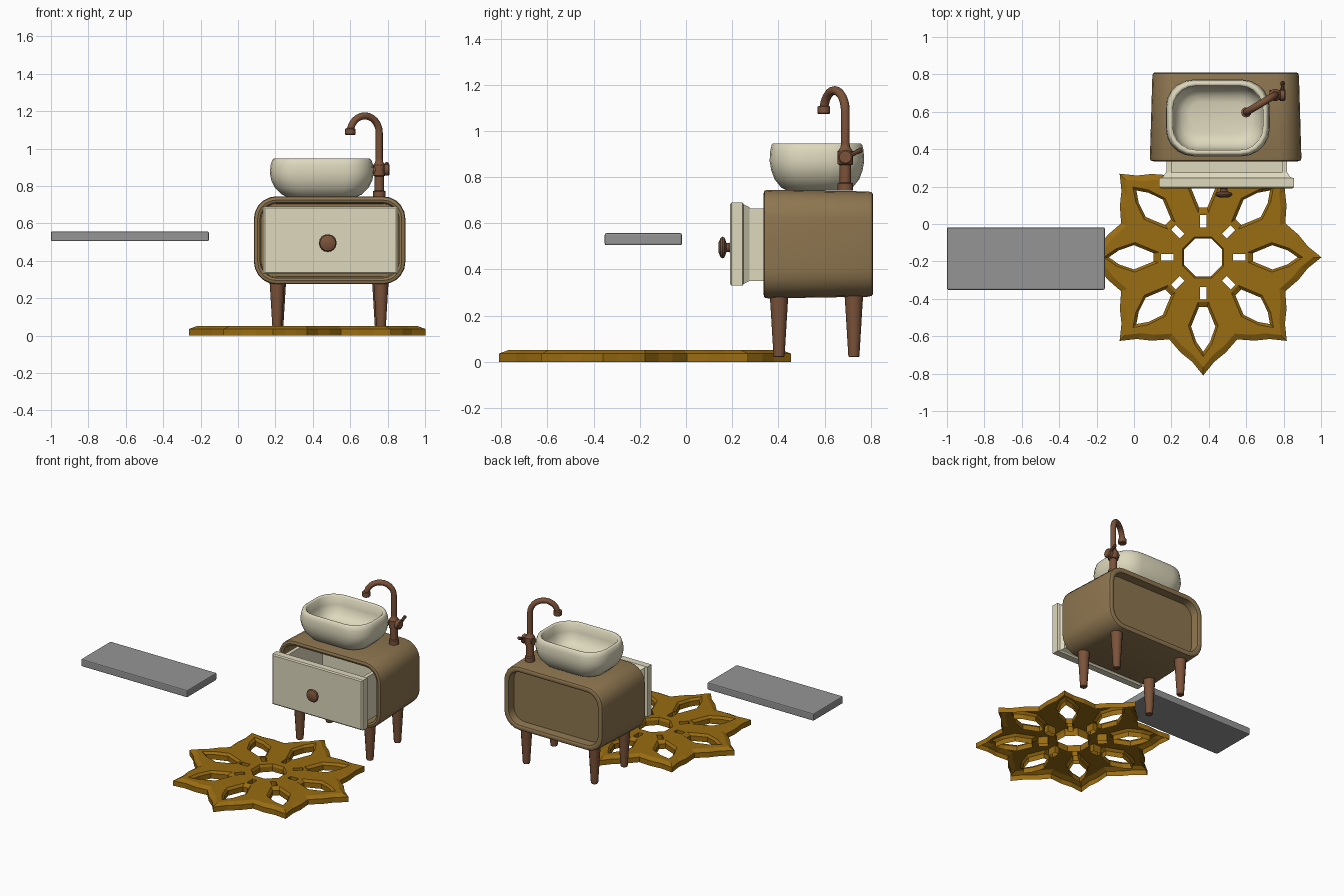
import bpy, bmesh
from math import sin, cos, pi, radians
from mathutils import Vector, Matrix

if "Cube" in bpy.data.objects:
    bpy.data.objects.remove(bpy.data.objects["Cube"], do_unlink=True)


def material(name, rgb):
    m = bpy.data.materials.new(name)
    m.use_nodes = True
    m.diffuse_color = (*rgb, 1)
    m.node_tree.nodes["Principled BSDF"].inputs["Base Color"].default_value = (*rgb, 1)
    return m


WOOD = material("walnut_wood", (0.27, 0.18, 0.08))
CREAM = material("cream", (0.73, 0.69, 0.51))
COPPER = material("copper_brown", (0.2, 0.086, 0.042))
GOLD = material("golden_brown", (0.32, 0.15, 0.006))
GREY = material("grey", (0.3, 0.3, 0.3))


def finish(name, bm, mat, angle=35):
    """Turn a bmesh into a finished object; angle 0 keeps it flat."""
    bmesh.ops.recalc_face_normals(bm, faces=bm.faces)
    me = bpy.data.meshes.new(name)
    bm.to_mesh(me)
    bm.free()
    me.materials.append(mat)
    ob = bpy.data.objects.new(name, me)
    bpy.context.collection.objects.link(ob)
    if angle:
        bpy.ops.object.select_all(action='DESELECT')
        ob.select_set(True)
        bpy.context.view_layer.objects.active = ob
        bpy.ops.object.shade_smooth_by_angle(angle=radians(angle))
    return ob


def loft(name, rings, mat, angle=35):
    """Skin a list of rings with equal point counts and cap both ends."""
    bm = bmesh.new()
    loops = [[bm.verts.new(p) for p in ring] for ring in rings]
    n = len(loops[0])
    for a, b in zip(loops, loops[1:]):
        for i in range(n):
            j = (i + 1) % n
            bm.faces.new((a[i], a[j], b[j], b[i]))
    bm.faces.new(loops[0])
    bm.faces.new(loops[-1])
    return finish(name, bm, mat, angle)


def rounded(hx, hy, r, seg=5):
    """Rounded rectangle around the origin; r = 0 gives a plain one."""
    if r == 0:
        return [(hx, hy), (-hx, hy), (-hx, -hy), (hx, -hy)]
    pts = []
    for k, (sx, sy) in enumerate(((1, 1), (-1, 1), (-1, -1), (1, -1))):
        for i in range(seg + 1):
            a = (k + i / seg) * pi / 2
            pts.append((sx * (hx - r) + r * cos(a), sy * (hy - r) + r * sin(a)))
    return pts


def lathe(name, origin, axis, profile, mat, sides=16):
    """Turned part: profile is (distance along axis, radius)."""
    q = Vector((0, 0, 1)).rotation_difference(Vector(axis))
    o = Vector(origin)
    rings = [[o + q @ Vector((r * cos(2 * pi * i / sides), r * sin(2 * pi * i / sides), h))
              for i in range(sides)] for h, r in profile]
    return loft(name, rings, mat)


def along_y(cx, cz, sections):
    return [[(cx + x, y, cz + z) for x, z in rounded(hx, hz, r)]
            for y, hx, hz, r in sections]


def along_z(cx, cy, sections):
    return [[(cx + x, cy + y, z) for x, y in rounded(hx, hy, r)]
            for z, hx, hy, r in sections]


# Cabinet shell: open at the front, shallow recess at the back
loft("cabinet", along_y(0.49, 0.51, [
    (0.72, 0.365, 0.195, 0.08), (0.34, 0.372, 0.202, 0.09), (0.335, 0.385, 0.215, 0.1),
    (0.34, 0.402, 0.232, 0.12), (0.355, 0.405, 0.235, 0.12), (0.79, 0.392, 0.228, 0.12),
    (0.805, 0.388, 0.224, 0.117), (0.81, 0.38, 0.216, 0.11), (0.81, 0.362, 0.198, 0.095),
    (0.805, 0.355, 0.191, 0.09), (0.75, 0.35, 0.186, 0.085)]), WOOD)

# Drawer: open tray, front panel and knob
loft("drawer_tray", along_z(0.495, 0.47, [
    (0.35, 0.322, 0.22, 0), (0.665, 0.322, 0.22, 0),
    (0.665, 0.295, 0.2, 0), (0.38, 0.295, 0.2, 0)]), CREAM, 0)
loft("drawer_front", along_y(0.495, 0.51, [
    (0.19, 0.35, 0.172, 0), (0.197, 0.36, 0.18, 0), (0.245, 0.36, 0.18, 0),
    (0.25, 0.342, 0.172, 0), (0.275, 0.325, 0.16, 0)]), CREAM, 0)
lathe("drawer_knob", (0.48, 0.195, 0.495), (0, -1, 0), [
    (0, 0.026), (0.008, 0.02), (0.02, 0.02), (0.028, 0.042), (0.036, 0.047),
    (0.045, 0.042), (0.054, 0.022)], COPPER)

# Legs
for place, y, half in (("front", 0.403, 0.278), ("back", 0.727, 0.27)):
    for side, s in (("left", 1), ("right", -1)):
        lathe(f"{place}_{side}_leg", (0.487 + s * half, y, 0.02), (0, 0, 1), [
            (0, 0.02), (0.004, 0.024), (0.22, 0.037), (0.265, 0.04)], COPPER, 12)

# Basin: outer wall, rim and bowl
bowl = [(0.742, 0.185, 0.13), (0.755, 0.215, 0.155), (0.79, 0.25, 0.183), (0.83, 0.27, 0.198),
        (0.87, 0.278, 0.205), (0.915, 0.273, 0.202), (0.94, 0.265, 0.196), (0.946, 0.258, 0.19),
        (0.946, 0.248, 0.178), (0.94, 0.241, 0.171), (0.88, 0.238, 0.168), (0.83, 0.222, 0.152),
        (0.8, 0.19, 0.12), (0.79, 0.15, 0.085)]
loft("basin", along_z(0.448, 0.567, [(z, hx, hy, 0.72 * hy) for z, hx, hy in bowl]), CREAM, 50)

# Faucet: base, body, bent spout, nozzle, valve and lever
foot = Vector((0.755, 0.69, 0))
reach = Vector((-0.155, -0.093, 0))
bend, up = reach.length / 2, Vector((0, 0, 1))
ahead = reach.normalized()
across = ahead.cross(up)
lathe("faucet_base", foot + up * 0.742, up, [
    (0, 0.033), (0.03, 0.033), (0.034, 0.025), (0.11, 0.025), (0.114, 0.033),
    (0.17, 0.033), (0.185, 0.022), (0.2, 0.019)], COPPER)
path = [(foot + up * 0.9, up)]
for i in range(13):
    a = i / 12 * pi
    path.append((foot + up * 1.085 + ahead * bend * (1 - cos(a)) + up * bend * sin(a),
                 ahead * sin(a) + up * cos(a)))
rings = []
for p, t in path:
    n = t.cross(across)
    rings.append([p + 0.019 * (across * cos(k * pi / 6) + n * sin(k * pi / 6)) for k in range(12)])
loft("faucet_spout", rings, COPPER)
lathe("faucet_nozzle", foot + reach + up * 1.073, up, [
    (0, 0.024), (0.004, 0.027), (0.032, 0.027), (0.036, 0.02)], COPPER)
lathe("faucet_valve", (0.725, 0.69, 0.887), (1, 0, 0), [
    (0, 0.026), (0.055, 0.026), (0.057, 0.032), (0.08, 0.032), (0.085, 0.026)], COPPER)
lathe("faucet_lever", (0.795, 0.69, 0.885), (0, 0.9, 0.43), [
    (0, 0.013), (0.05, 0.01), (0.075, 0.012), (0.08, 0.008)], COPPER, 10)

# Floating shelf
shelf = loft("shelf", along_z(-0.578, -0.185, [
    (0.505, 0.422, 0.167, 0), (0.557, 0.422, 0.167, 0)]), GREY, 0)
bevel = shelf.modifiers.new("soft_edges", 'BEVEL')
bevel.width = 0.007
bevel.segments = 2

# Flower rug: eight petals with cut-outs, open underneath
bm = bmesh.new()
centre = Vector((0.37, -0.178, 0))
rim_edges = []


def rug_loop(points, inset):
    """Vertical wall plus sloped band; inset maps a point to the top edge."""
    levels = [[bm.verts.new(centre + Vector((p.x, p.y, 0))) for p in points],
              [bm.verts.new(centre + Vector((p.x, p.y, 0.036))) for p in points],
              [bm.verts.new(centre + Vector((q.x, q.y, 0.052))) for q in map(inset, points)]]
    n = len(points)
    for a, b in zip(levels, levels[1:]):
        for i in range(n):
            j = (i + 1) % n
            bm.faces.new((a[i], a[j], b[j], b[i]))
    top = levels[-1]
    rim_edges.extend(bm.edges.get((top[i], top[(i + 1) % n])) for i in range(n))


def mirrored(half):
    """Complete a half outline across the petal axis, skipping axis points."""
    return half + [(x, -y) for x, y in reversed(half) if y > 0]


outline = []
petal_half = [(0.51, -0.12), (0.56, -0.058), (0.632, 0), (0.56, 0.058), (0.51, 0.12)]
eye = mirrored([(0.505, 0), (0.45, 0.038), (0.37, 0.065), (0.265, 0.022)])
slot = mirrored([(0.225, 0.018), (0.16, 0.018)])
for k in range(8):
    turn = Matrix.Rotation(k * pi / 4, 3, 'Z')
    outline += [turn @ Vector((x, y, 0)) for x, y in petal_half]
    outline.append(turn @ Vector((0.475 * cos(pi / 8), 0.475 * sin(pi / 8), 0)))
    mid = turn @ Vector((0.385, 0, 0))
    rug_loop([turn @ Vector((x, y, 0)) for x, y in eye], lambda p: mid + (p - mid) * 1.22)
    rug_loop([turn @ Vector((x, y, 0)) for x, y in slot], lambda p: p)
rug_loop(outline, lambda p: p * 0.93)
rug_loop([Vector((0.11 * cos((i + 0.5) * pi / 4), 0.11 * sin((i + 0.5) * pi / 4), 0))
          for i in range(8)], lambda p: p * 1.08)
bmesh.ops.triangle_fill(bm, use_beauty=True, edges=rim_edges, normal=(0, 0, 1))
finish("flower_rug", bm, GOLD, 0)
